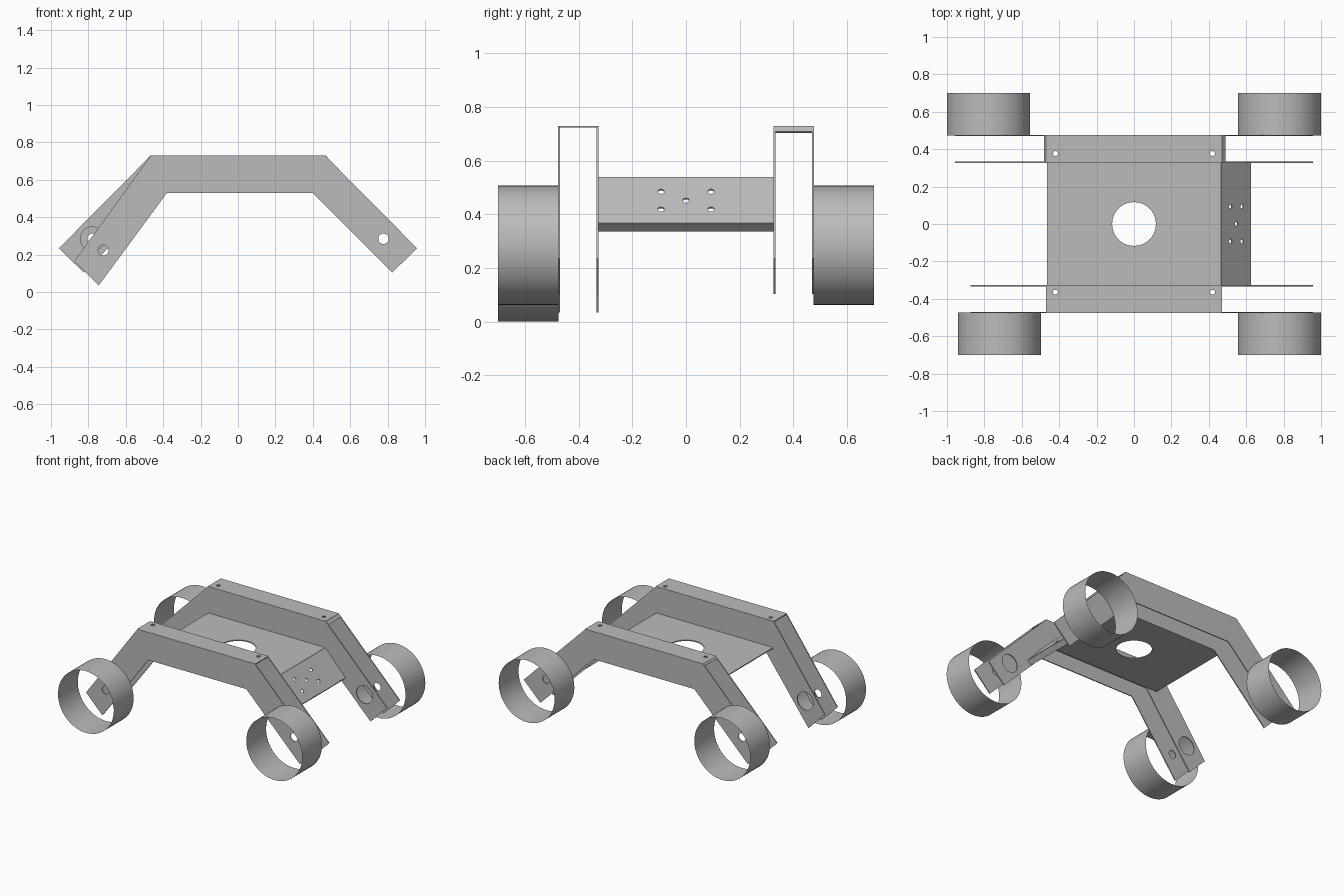
import bpy, bmesh
from math import cos, sin, tau
from mathutils import Matrix, Vector

if "Cube" in bpy.data.objects:
    bpy.data.objects.remove(bpy.data.objects["Cube"], do_unlink=True)

steel = bpy.data.materials.new("grey_metal")
steel.use_nodes = True
GREY = (0.5, 0.5, 0.5, 1)
steel.diffuse_color = GREY
steel.node_tree.nodes["Principled BSDF"].inputs["Base Color"].default_value = GREY

THICK = 0.007


def add_object(name, mesh):
    ob = bpy.data.objects.new(name, mesh)
    mesh.materials.clear()
    mesh.materials.append(steel)
    bpy.context.collection.objects.link(ob)
    return ob


def circle(u, v, r, n=40):
    return [(u + r * cos(tau * i / n), v + r * sin(tau * i / n)) for i in range(n)]


def sheet(name, outline, holes, matrix):
    """Flat sheet with round holes, drawn as a filled 2D curve and turned into a mesh."""
    curve = bpy.data.curves.new(name, 'CURVE')
    curve.dimensions = '2D'
    curve.fill_mode = 'BOTH'
    curve.extrude = THICK / 2
    for loop in [outline] + [circle(*h) for h in holes]:
        spline = curve.splines.new('POLY')
        spline.points.add(len(loop) - 1)
        for point, (u, v) in zip(spline.points, loop):
            point.co = (u, v, 0, 1)
        spline.use_cyclic_u = True
    temp = bpy.data.objects.new("temp", curve)
    bpy.context.collection.objects.link(temp)
    graph = bpy.context.evaluated_depsgraph_get()
    mesh = bpy.data.meshes.new_from_object(temp.evaluated_get(graph))
    bpy.data.objects.remove(temp, do_unlink=True)
    bpy.data.curves.remove(curve)
    mesh.transform(matrix)
    for poly in mesh.polygons:
        poly.use_smooth = False
    mesh.name = name
    return add_object(name, mesh)


def strip(name, start, end, y0, y1, holes=()):
    """Sheet spanning y0..y1 that runs from one (x, z) point to another."""
    a, b = Vector((start[0], 0, start[1])), Vector((end[0], 0, end[1]))
    u, v = Vector((0, 1, 0)), (b - a).normalized()
    matrix = Matrix((u, v, u.cross(v))).transposed().to_4x4()
    matrix.translation = a
    length = (b - a).length
    return sheet(name, [(y0, 0), (y1, 0), (y1, length), (y0, length)], holes, matrix)


def wheel(name, x, y, z, radius=0.222, width=0.225):
    """Open thin-walled tube lying along y."""
    bm = bmesh.new()
    bmesh.ops.create_cone(bm, cap_ends=False, segments=64, radius1=radius,
                          radius2=radius, depth=width)
    bm.transform(Matrix.Translation((x, y, z)) @ Matrix.Rotation(tau / 4, 4, 'X'))
    for face in bm.faces:
        face.smooth = True
    mesh = bpy.data.meshes.new(name)
    bm.to_mesh(mesh)
    bm.free()
    add_object(name, mesh)


# Arched side frames: shared left half, with a steeper front right leg
left_half = [(0.40, 0.53), (0.825, 0.104), (0.957, 0.235), (0.467, 0.729)]
back_right = [(-x, z) for x, z in reversed(left_half)]
front_right = [(-0.467, 0.729), (-0.875, 0.165), (-0.745, 0.035), (-0.38, 0.53)]
left_axle = (0.778, 0.285)

for end, sign, right_half, right_axle in (
        ("front", -1, front_right, (-0.72, 0.223)),
        ("back", 1, back_right, (-0.778, 0.285))):
    # Inner sheet has wide motor holes, outer sheet has small axle holes
    for side, y, r in (("inner", 0.33, 0.064), ("outer", 0.473, 0.028)):
        place = Matrix.Translation((0, sign * y, 0)) @ Matrix.Rotation(tau / 4, 4, 'X')
        sheet(f"{end}_{side}_frame", left_half + right_half,
              [(*left_axle, r), (*right_axle, r)], place)
    # Top flange with a screw hole near each end
    y0, y1 = sorted((sign * 0.33, sign * 0.473))
    screw_y = 0.006 + sign * 0.371
    strip(f"{end}_top_flange", (-0.47, 0.726), (0.47, 0.726), y0, y1,
          [(screw_y, 0.05, 0.013), (screw_y, 0.89, 0.013)])
    # Wheels
    for side, (x, z) in (("left", left_axle), ("right", right_axle)):
        wheel(f"{end}_{side}_wheel", x, sign * 0.587, z)

# Folded ends of the back flange
strip("back_flange_left_fold", (0.468, 0.726), (0.486, 0.706), 0.33, 0.473)
strip("back_flange_right_fold", (-0.468, 0.726), (-0.479, 0.716), 0.33, 0.473)

# Deck with its sloping end panel and lip
strip("deck", (-0.465, 0.536), (0.465, 0.536), -0.33, 0.33, [(0, 0.465, 0.117)])
panel_holes = [(0, 0.119, 0.012)] + [(y, 0.119 + d, 0.012)
                                     for y in (-0.093, 0.093) for d in (-0.045, 0.045)]
strip("end_panel", (0.464, 0.537), (0.622, 0.365), -0.33, 0.33, panel_holes)
strip("end_panel_lip", (0.623, 0.365), (0.595, 0.338), -0.33, 0.33)
